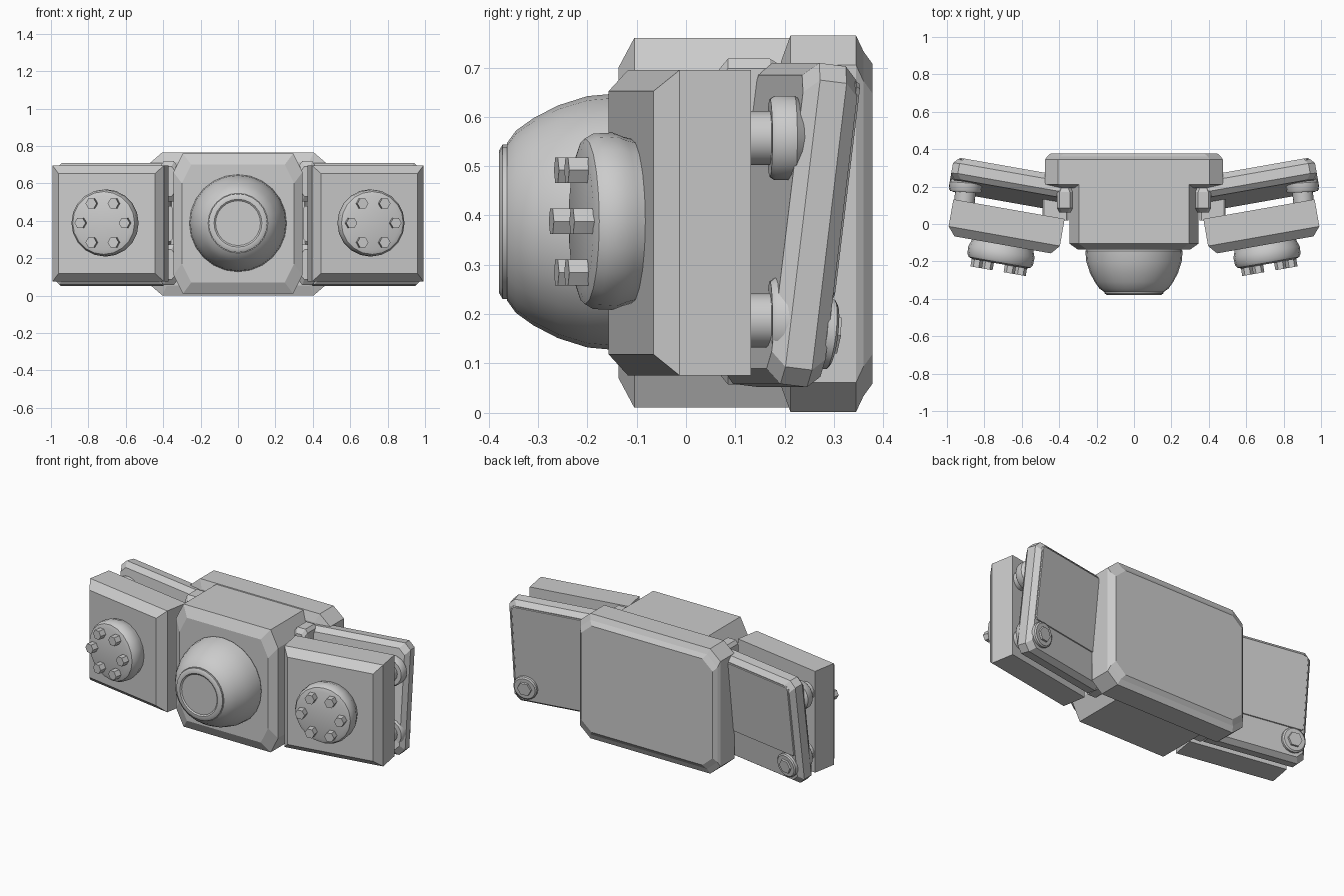
import bpy
import bmesh
from math import cos, sin, pi, radians
from mathutils import Matrix, Vector

default_cube = bpy.data.objects.get("Cube")
if default_cube:
    bpy.data.objects.remove(default_cube, do_unlink=True)

GREY = (0.6, 0.6, 0.6, 1)
grey = bpy.data.materials.new("plain_grey")
grey.use_nodes = True
grey.diffuse_color = GREY
grey.node_tree.nodes["Principled BSDF"].inputs["Base Color"].default_value = GREY


def loft(name, rings, frame, smooth=False):
    """Skin a row of closed rings and cap both ends."""
    bm = bmesh.new()
    rows = [[bm.verts.new(p) for p in ring] for ring in rings]
    n = len(rows[0])
    for a, b in zip(rows, rows[1:]):
        for i in range(n):
            j = (i + 1) % n
            bm.faces.new((a[i], a[j], b[j], b[i]))
    bm.faces.new(rows[0])
    bm.faces.new(rows[-1])
    bmesh.ops.remove_doubles(bm, verts=bm.verts, dist=0.0001)
    bmesh.ops.recalc_face_normals(bm, faces=bm.faces)
    mesh = bpy.data.meshes.new(name)
    bm.to_mesh(mesh)
    bm.free()
    mesh.materials.append(grey)
    obj = bpy.data.objects.new(name, mesh)
    bpy.context.collection.objects.link(obj)
    obj.matrix_world = frame
    if smooth:
        bpy.ops.object.select_all(action="DESELECT")
        obj.select_set(True)
        bpy.context.view_layer.objects.active = obj
        bpy.ops.object.shade_smooth_by_angle(angle=radians(35))
    return obj


def slab(name, sections, cut_x, cut_z, frame):
    """Plate with clipped corners; sections are (y, half width, half height)."""
    rings = []
    for y, w, h in sections:
        ring = []
        for sx, sz in ((1, 1), (-1, 1), (-1, -1), (1, -1)):
            pair = [(sx * w, y, sz * (h - cut_z)), (sx * (w - cut_x), y, sz * h)]
            ring += pair if sx * sz > 0 else pair[::-1]
        rings.append(ring)
    return loft(name, rings, frame)


def turned(name, profile, sides, frame, smooth=True):
    """Round part about the y axis; profile is (y, radius)."""
    rings = [[(r * cos(2 * pi * i / sides), y, r * sin(2 * pi * i / sides))
              for i in range(sides)] for y, r in profile]
    return loft(name, rings, frame, smooth)


def place(x, y, z, turn=0, lean=0):
    return (Matrix.Translation(Vector((x, y, z)))
            @ Matrix.Rotation(radians(turn), 4, "Z")
            @ Matrix.Rotation(radians(lean), 4, "X"))


# Centre: housing, back plate and domed lamp
slab("centre_block", [(-0.137, 0.30, 0.315), (-0.105, 0.345, 0.375), (0.22, 0.345, 0.375)],
     0.05, 0.10, place(0, 0, 0.385))
slab("back_plate", [(0.193, 0.45, 0.33), (0.212, 0.475, 0.382), (0.345, 0.475, 0.382),
                    (0.36, 0.465, 0.35), (0.378, 0.445, 0.325)],
     0.07, 0.06, place(0, 0, 0.383))
turned("lamp_dome", [(-0.13, 0.25), (-0.145, 0.26), (-0.20, 0.255), (-0.26, 0.236),
                     (-0.31, 0.21), (-0.345, 0.185), (-0.363, 0.16)],
       24, place(0, 0, 0.387))
turned("lamp_rim", [(-0.355, 0.157), (-0.372, 0.157), (-0.379, 0.145), (-0.379, 0.128),
                    (-0.373, 0.12)], 24, place(0, 0, 0.387))

for side, label in ((1, "left"), (-1, "right")):
    # Front armour block with bevelled face
    block = place(side * 0.685, -0.016, 0.385, side * 10)
    slab(label + "_front_block", [(-0.097, 0.262, 0.267), (-0.05, 0.302, 0.31),
                                  (0.097, 0.302, 0.31)], 0, 0, block)

    # Round cover with a ring of six hex bolts
    cover = block @ place(0, -0.09, 0.003)
    turned(label + "_round_cover", [(0.02, 0.16), (-0.025, 0.172), (-0.045, 0.18),
                                    (-0.085, 0.178), (-0.102, 0.168), (-0.110, 0.145)],
           20, cover)
    for k in range(6):
        a = k * pi / 3
        turned(f"{label}_cover_bolt_{k + 1}", [(-0.10, 0.03), (-0.15, 0.03)], 6,
               cover @ place(0.12 * cos(a), 0, 0.12 * sin(a)), False)

    # Leaning rear plate with a raised upper panel
    plate = place(side * 0.67, 0.212, 0.38, side * 10, -7)
    slab(label + "_rear_plate", [(-0.058, 0.29, 0.30), (-0.03, 0.313, 0.328),
                                 (0.025, 0.313, 0.328), (0.054, 0.29, 0.303)],
         0.035, 0.035, plate)
    slab(label + "_rear_panel", [(0.05, 0.288, 0.222), (0.059, 0.282, 0.218)],
         0.01, 0.01, plate @ place(0, 0, 0.078))

    # Hex screw at the low outer corner of the rear plate
    screw = plate @ place(side * 0.225, 0.05, -0.215)
    turned(label + "_screw_washer", [(0, 0.072), (0.018, 0.072), (0.024, 0.064)], 18, screw)
    turned(label + "_screw_head", [(0.02, 0.045), (0.034, 0.042)], 6, screw, False)

    # Spacers between the front block and the rear plate
    for z, level in ((0.557, "upper"), (0.187, "lower")):
        spot = place(side * 0.9, 0.2, z, side * 4)
        turned(f"{label}_{level}_spacer_pin", [(-0.11, 0.055), (-0.02, 0.055)], 16, spot)
        turned(f"{label}_{level}_spacer_washer", [(-0.03, 0.08), (-0.02, 0.087), (0.02, 0.087),
                                                  (0.04, 0.07)], 18, spot)

    # Hinge knuckles beside the housing
    for z, level in ((0.61, "upper"), (0.165, "lower")):
        slab(f"{label}_{level}_knuckle", [(0.062, 0.03, 0.08), (0.085, 0.042, 0.108),
                                          (0.17, 0.042, 0.108), (0.2, 0.03, 0.09)],
             0.015, 0.02, place(side * 0.37, 0, z))
    slab(label + "_hinge_strut", [(0.02, 0.07, 0.095), (0.19, 0.07, 0.095)],
         0.01, 0.01, place(side * 0.42, 0, 0.385))
